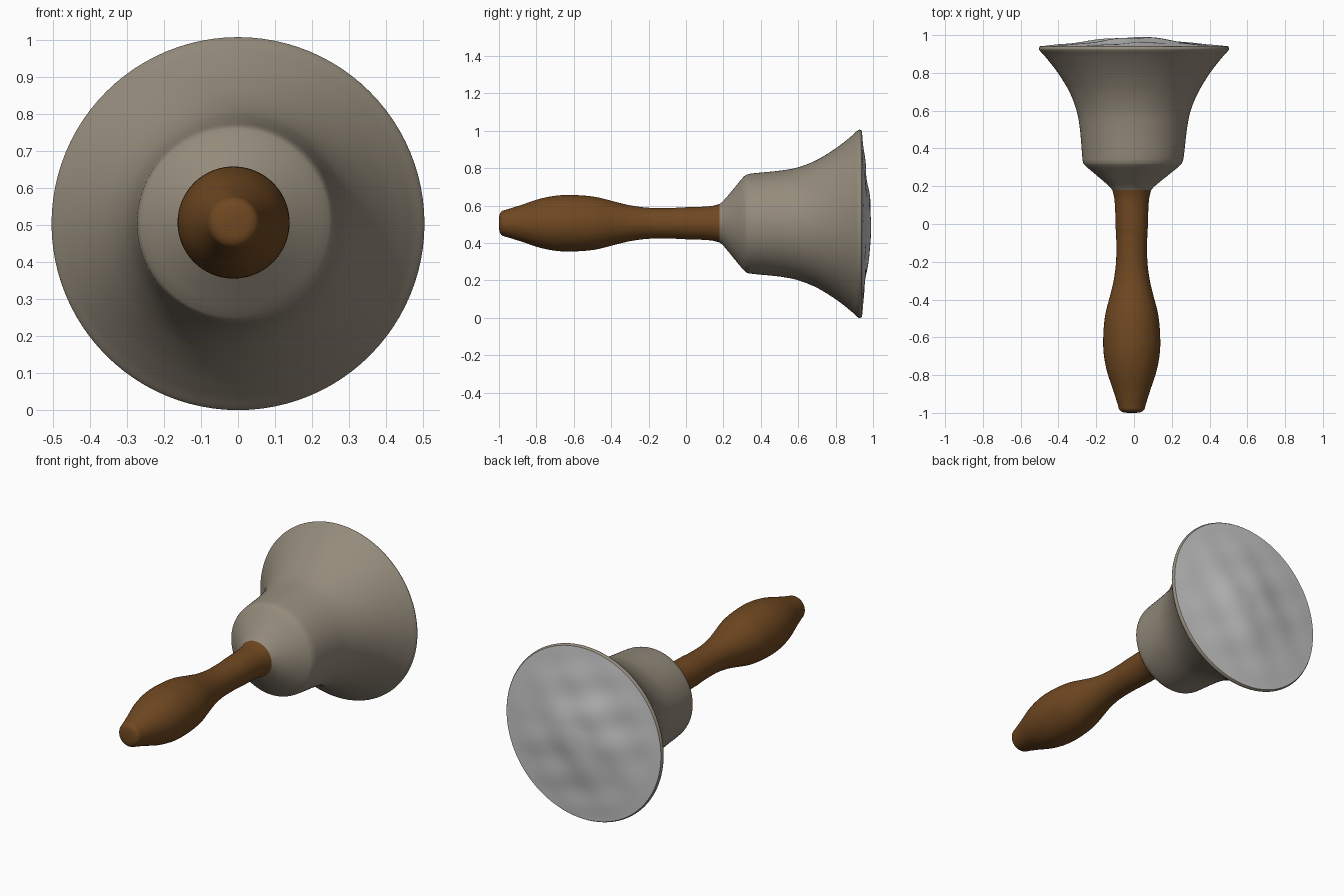
import bpy, bmesh, math

if "Cube" in bpy.data.objects:
    bpy.data.objects.remove(bpy.data.objects["Cube"])

SEG = 96


def smooth_profile(pts, steps=6):
    """Catmull-Rom curve through (y, radius, centre_x, centre_z) points."""
    out = []
    for i in range(len(pts) - 1):
        p0, p1 = pts[max(i - 1, 0)], pts[i]
        p2, p3 = pts[i + 1], pts[min(i + 2, len(pts) - 1)]
        for s in range(steps):
            t = s / steps
            out.append(tuple(
                0.5 * (2*b + (c - a)*t + (2*a - 5*b + 4*c - d)*t*t + (3*b - a - 3*c + d)*t**3)
                for a, b, c, d in zip(p0, p1, p2, p3)))
    return out + [pts[-1]]


def lathe(name, profile, color=None, bump=None, pole=None):
    """Skin circles along y; pole='start' or 'end' closes that end at a point."""
    bm = bmesh.new()
    rings = []
    for y, r, cx, cz in profile:
        ring = []
        for k in range(SEG):
            a = 2 * math.pi * k / SEG
            x, z = cx + r * math.cos(a), cz + r * math.sin(a)
            ring.append(bm.verts.new((x, y + (bump(x, z, r) if bump else 0), z)))
        rings.append(ring)
    for a, b in zip(rings, rings[1:]):
        for k in range(SEG):
            j = (k + 1) % SEG
            bm.faces.new((a[k], a[j], b[j], b[k]))
    if pole:
        ring = rings[0] if pole == 'start' else rings[-1]
        y, r, cx, cz = profile[0 if pole == 'start' else -1]
        tip = bm.verts.new((cx, y + (bump(cx, cz, 0) if bump else 0), cz))
        for k in range(SEG):
            j = (k + 1) % SEG
            f = (ring[j], ring[k], tip) if pole == 'start' else (ring[k], ring[j], tip)
            bm.faces.new(f)
    # outward normals: the rings wind so that faces point inward, so flip
    bmesh.ops.reverse_faces(bm, faces=bm.faces[:])
    mesh = bpy.data.meshes.new(name)
    bm.to_mesh(mesh)
    bm.free()
    mesh.shade_smooth()
    ob = bpy.data.objects.new(name, mesh)
    bpy.context.collection.objects.link(ob)
    if color:
        mat = bpy.data.materials.new(name + "_material")
        mat.diffuse_color = (*color, 1)
        mat.use_nodes = True
        mat.node_tree.nodes["Principled BSDF"].inputs["Base Color"].default_value = mat.diffuse_color
        mesh.materials.append(mat)
    return ob


# Turned wooden handle, very slightly off axis
HX, HZ = -0.012, 0.506
handle = [(y, r, HX, HZ) for y, r in [
    (-1.0, 0.02), (-0.996, 0.048), (-0.982, 0.066), (-0.95, 0.076), (-0.88, 0.098),
    (-0.78, 0.131), (-0.68, 0.149), (-0.58, 0.15), (-0.48, 0.14), (-0.38, 0.115),
    (-0.3, 0.096), (-0.2, 0.083), (-0.08, 0.082), (-0.02, 0.085), (0.08, 0.088),
    (0.14, 0.093), (0.18, 0.103)]]
lathe("handle", smooth_profile(handle), (0.16, 0.065, 0.015), pole='start')

# Bell body: shoulder, waist and flared mouth
bell = [(0.18, 0.103, HX, HZ), (0.205, 0.126, -0.011, 0.506), (0.26, 0.192, -0.009, 0.505),
        (0.305, 0.246, -0.008, 0.505), (0.328, 0.263, -0.007, 0.504), (0.37, 0.27, -0.005, 0.504),
        (0.5, 0.283, -0.003, 0.504), (0.6, 0.302, -0.002, 0.503), (0.7, 0.342, 0, 0.503),
        (0.8, 0.403, 0, 0.503), (0.88, 0.465, 0, 0.503), (0.918, 0.499, 0, 0.503),
        (0.931, 0.503, 0, 0.503), (0.941, 0.497, 0, 0.503)]
lathe("bell_body", smooth_profile(bell), (0.30, 0.26, 0.20))


# Gently domed, uneven skin closing the mouth
def ripple(x, z, r):
    fade = 1 - (r / 0.497) ** 2
    return 0.006 * fade * (math.sin(17*x + 5*z) * math.cos(19*z - 4*x) + 0.4 * math.sin(31*z + 9*x))


cap = [(0.941, 0.497, 0, 0.503), (0.946, 0.44, 0, 0.503), (0.955, 0.34, 0, 0.503),
       (0.968, 0.23, 0, 0.503), (0.983, 0.12, 0, 0.503), (0.991, 0.02, 0, 0.503)]
lathe("mouth_cover", smooth_profile(cap), bump=ripple, pole='end')
